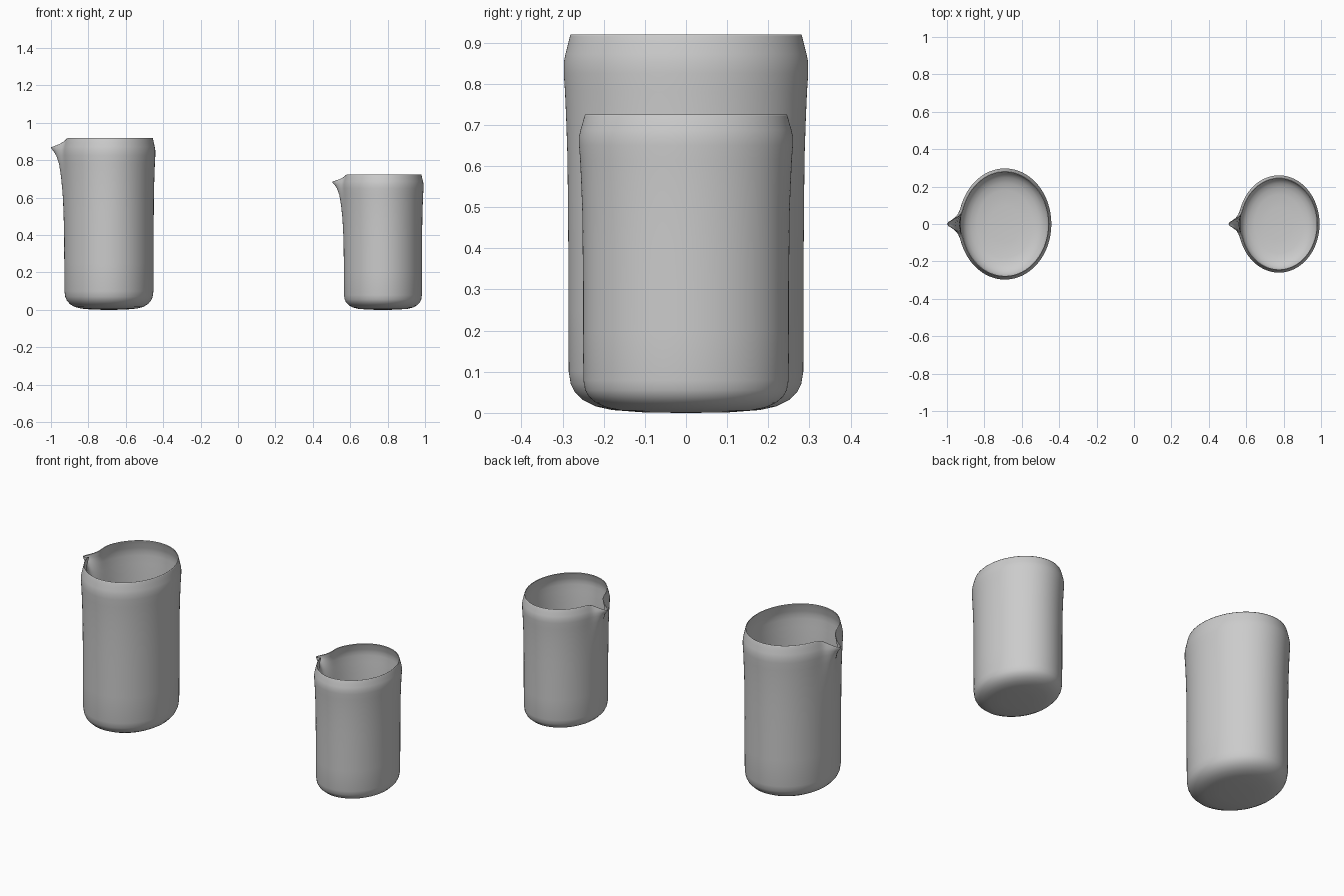
import bpy, bmesh, math

cube = bpy.data.objects.get("Cube")
if cube:
    bpy.data.objects.remove(cube)

grey = bpy.data.materials.new("plain grey")
grey.use_nodes = True
colour = (0.6, 0.6, 0.6, 1)
grey.diffuse_color = colour
grey.node_tree.nodes["Principled BSDF"].inputs["Base Color"].default_value = colour

# Jug profile: radius, height, spout pull, spout drop, spout half-width
PROFILE = [
    (0.10, 0.001, 0, 0, 1), (0.18, 0.007, 0, 0, 1), (0.22, 0.016, 0, 0, 1),
    (0.25, 0.031, 0, 0, 1), (0.27, 0.050, 0, 0, 1), (0.28, 0.070, 0, 0, 1),
    (0.285, 0.10, 0, 0, 1), (0.286, 0.25, 0, 0, 0.09), (0.286, 0.40, 0.001, 0, 0.08),
    (0.287, 0.52, 0.003, 0, 0.075), (0.288, 0.62, 0.007, 0, 0.07),
    (0.291, 0.71, 0.013, 0, 0.06), (0.294, 0.78, 0.021, 0, 0.052),
    (0.297, 0.825, 0.034, 0, 0.044), (0.297, 0.852, 0.048, 0.004, 0.038),
    (0.293, 0.872, 0.060, 0.014, 0.036), (0.287, 0.895, 0.068, 0.031, 0.035),
    (0.282, 0.915, 0.074, 0.046, 0.035), (0.280, 0.920, 0.075, 0.050, 0.035),
]
SEGMENTS = 160
OVAL = 0.835


def make_jug(name, x, width, height):
    bm = bmesh.new()
    rings = []
    for radius, z, pull, drop, spread in PROFILE:
        ring = []
        for i in range(SEGMENTS):
            a = math.tau * i / SEGMENTS
            px, py, pz = radius * OVAL * math.cos(a), radius * math.sin(a), z
            # Draw the wall out into a spout and dip the rim there
            if px < 0:
                px -= pull * math.exp(-(py / spread) ** 2)
                pz -= drop * math.exp(-(py / 0.05) ** 2)
            ring.append(bm.verts.new((px * width, py * width, pz * height)))
        rings.append(ring)
    # Base and wall
    centre = bm.verts.new((0, 0, 0))
    for i in range(SEGMENTS):
        j = (i + 1) % SEGMENTS
        bm.faces.new((centre, rings[0][j], rings[0][i]))
        for low, high in zip(rings, rings[1:]):
            bm.faces.new((low[i], low[j], high[j], high[i]))
    for face in bm.faces:
        face.smooth = True
    mesh = bpy.data.meshes.new(name)
    bm.to_mesh(mesh)
    bm.free()
    mesh.materials.append(grey)
    jug = bpy.data.objects.new(name, mesh)
    jug.location.x = x
    bpy.context.collection.objects.link(jug)
    # Thin wall, grown inwards
    wall = jug.modifiers.new("wall", "SOLIDIFY")
    wall.thickness = 0.003
    wall.offset = -1


make_jug("large_jug", -0.69, 1, 1)
make_jug("small_jug", 0.775, 0.875, 0.788)
